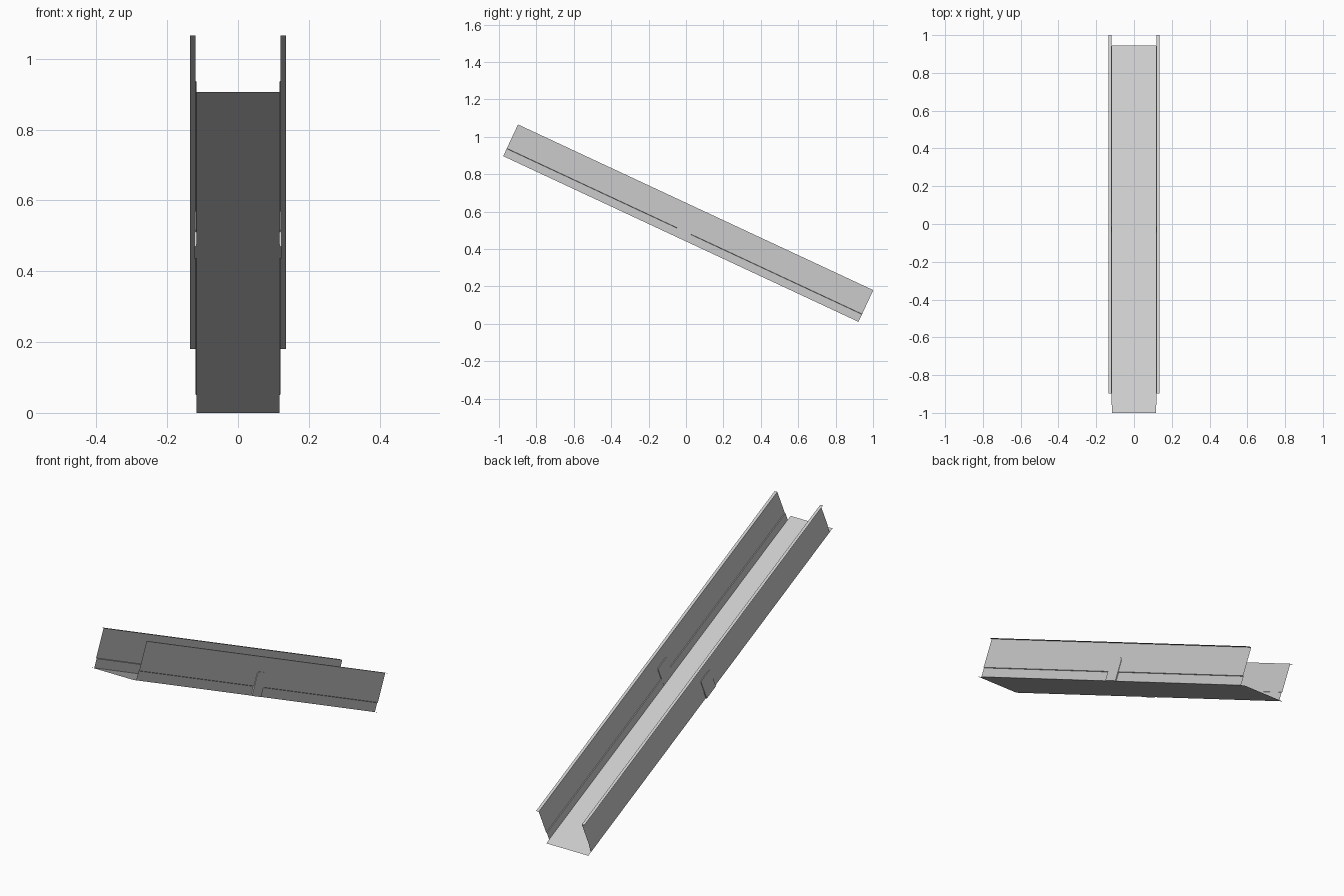
import bpy
import math
from mathutils import Matrix

if "Cube" in bpy.data.objects:
    bpy.data.objects.remove(bpy.data.objects["Cube"])

# Channel frame: local y runs down the slope, local z is normal to the floor
TILT = Matrix.Translation((0, -0.0275, 0.4533)) @ Matrix.Rotation(math.radians(-25), 4, 'X')


def add_mesh(name, verts, faces):
    mesh = bpy.data.meshes.new(name)
    mesh.from_pydata(verts, [], faces)
    mesh.update()
    obj = bpy.data.objects.new(name, mesh)
    bpy.context.collection.objects.link(obj)
    obj.matrix_world = TILT
    return obj


def sheet(name, profile, half):
    """Sweep an open (x, z) profile along the channel."""
    verts = [(x, y, z) for x, z in profile for y in (-half, half)]
    faces = [(2 * i, 2 * i + 1, 2 * i + 3, 2 * i + 2) for i in range(len(profile) - 1)]
    return add_mesh(name, verts, faces)


def plate(name, outline, x0, x1):
    """Extrude a closed (y, z) outline across x."""
    n = len(outline)
    verts = [(x, y, z) for x in (x0, x1) for y, z in outline]
    faces = [tuple(reversed(range(n))), tuple(range(n, 2 * n))]
    faces += [(i, (i + 1) % n, n + (i + 1) % n, n + i) for i in range(n)]
    return add_mesh(name, verts, faces)


# Floor sheet, slightly longer than the walls
sheet("channel_floor", [(-0.117, 0), (0.117, 0)], 1.073)

# Strap outline with rounded upper corners
W, H, R = 0.04, 0.115, 0.012
strap = [(-W, 0), (W, 0)]
for cy, start in ((W - R, 0), (R - W, 90)):
    for k in range(4):
        a = math.radians(start + 30 * k)
        strap.append((cy + R * math.cos(a), H - R + R * math.sin(a)))

for side, label in ((1, "right"), (-1, "left")):
    # Side wall: lower strip, small step out, upper web and top flange
    section = [(0.117, 0), (0.117, 0.044), (0.120, 0.046), (0.120, 0.187), (0.135, 0.187)]
    sheet(label + "_wall", [(side * x, z) for x, z in section], 1.048)
    # Joining strap at mid length
    plate(label + "_strap", strap, *sorted((side * 0.1165, side * 0.1225)))
